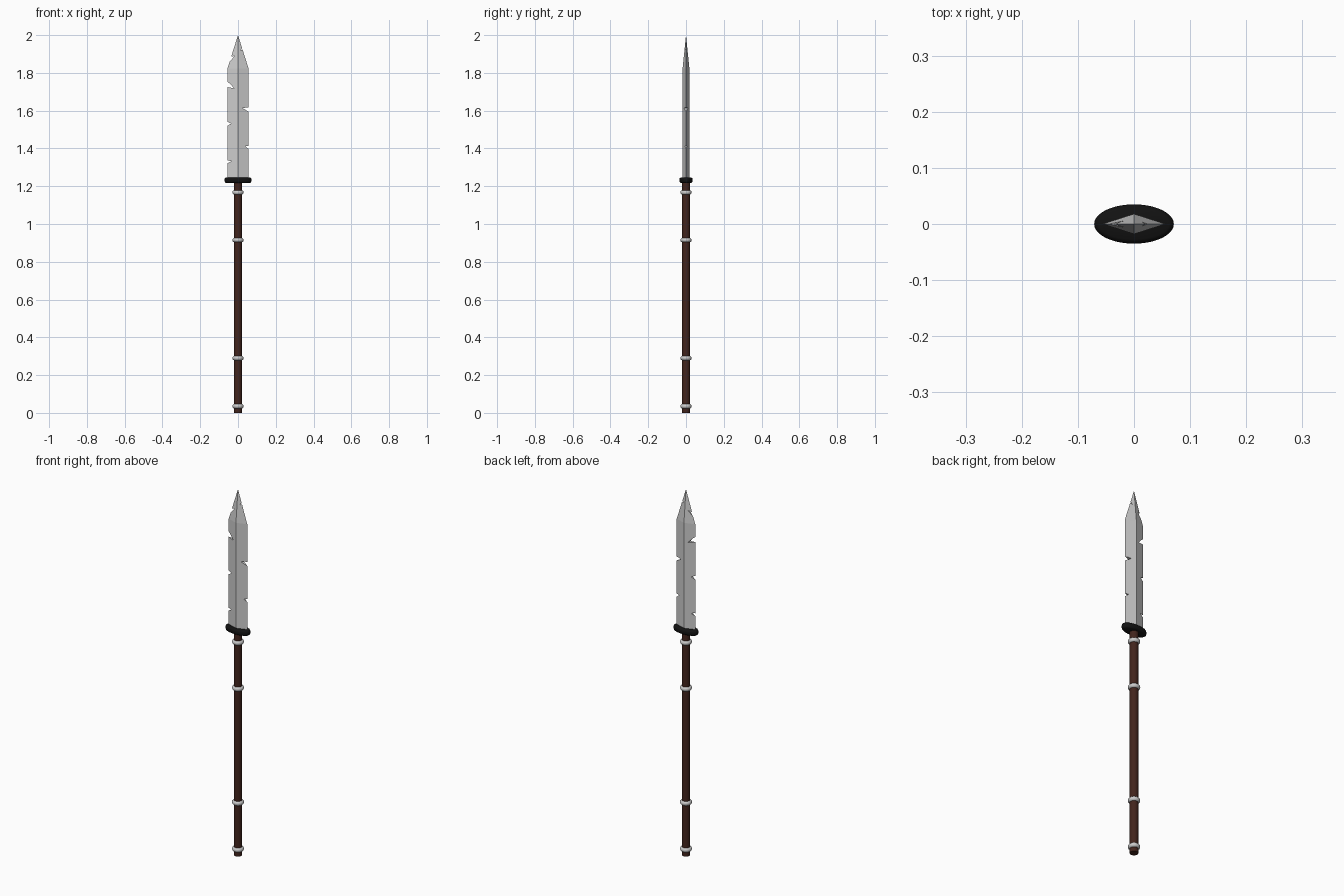
import bpy, bmesh, math
from mathutils import Vector

if "Cube" in bpy.data.objects:
    bpy.data.objects.remove(bpy.data.objects["Cube"])


def material(name, rgb):
    m = bpy.data.materials.new(name)
    m.diffuse_color = (*rgb, 1)
    m.use_nodes = True
    m.node_tree.nodes["Principled BSDF"].inputs["Base Color"].default_value = m.diffuse_color
    return m


wood = material("dark_wood", (0.055, 0.018, 0.012))
black = material("black_metal", (0.006, 0.006, 0.006))


def add_mesh(name, bm, mat=None):
    bmesh.ops.recalc_face_normals(bm, faces=bm.faces)
    me = bpy.data.meshes.new(name)
    bm.to_mesh(me)
    bm.free()
    ob = bpy.data.objects.new(name, me)
    bpy.context.collection.objects.link(ob)
    if mat:
        me.materials.append(mat)
    return ob


def smooth(ob, angle=40):
    bpy.ops.object.select_all(action='DESELECT')
    ob.select_set(True)
    bpy.context.view_layer.objects.active = ob
    bpy.ops.object.shade_smooth_by_angle(angle=math.radians(angle))


# Shaft
bpy.ops.mesh.primitive_cylinder_add(vertices=24, radius=0.021, depth=1.23, location=(0, 0, 0.615))
shaft = bpy.context.object
shaft.name = "shaft"
shaft.data.materials.append(wood)
smooth(shaft)

# Metal bands on the shaft
for i, z in enumerate((0.035, 0.29, 0.915, 1.167)):
    bpy.ops.mesh.primitive_torus_add(major_segments=32, minor_segments=12, major_radius=0.0175,
                                     minor_radius=0.0125, location=(0, 0, z))
    band = bpy.context.object
    band.name = f"band_{i + 1}"
    smooth(band, 60)

# Oval guard with a rounded rim
bm = bmesh.new()
rings = []
for z, inset in ((1.217, 0.008), (1.221, 0.002), (1.227, 0), (1.237, 0), (1.243, 0.002), (1.247, 0.008)):
    rings.append([bm.verts.new(((0.071 - inset) * math.cos(a), (0.035 - inset) * math.sin(a), z))
                  for a in (math.tau * k / 40 for k in range(40))])
for lo, hi in zip(rings, rings[1:]):
    for k in range(40):
        bm.faces.new((lo[k], lo[k - 1], hi[k - 1], hi[k]))
bm.faces.new(rings[0])
bm.faces.new(rings[-1])
smooth(add_mesh("guard", bm, black))

# Diamond-section blade
W, T = 0.056, 0.018
bm = bmesh.new()
rings = [[bm.verts.new((x, y, z)) for x, y in ((W, 0), (0, T), (-W, 0), (0, -T))] for z in (1.235, 1.823)]
tip = bm.verts.new((0, 0, 2))
for k in range(4):
    bm.faces.new((rings[0][k - 1], rings[0][k], rings[1][k], rings[1][k - 1]))
    bm.faces.new((rings[1][k - 1], rings[1][k], tip))
bm.faces.new(rings[0])
blade = add_mesh("blade", bm)

# Nicks in the edges: mouth x, mouth z, inner x, inner z, mouth half height
nicks = ((-0.062, 1.742, -0.02, 1.718, 0.016), (-0.062, 1.528, -0.036, 1.532, 0.012),
         (-0.062, 1.327, -0.034, 1.332, 0.009), (-0.048, 1.868, -0.017, 1.889, 0.012),
         (0.062, 1.604, 0.024, 1.613, 0.012), (0.062, 1.402, 0.038, 1.412, 0.010),
         (0.034, 1.938, 0.013, 1.918, 0.010))
bm = bmesh.new()
for mx, mz, ix, iz, h in nicks:
    tri = ((mx, mz - h), (ix, iz), ((mx + ix) / 2, (mz + iz) / 2 + h * 0.7), (mx, mz + h))
    front = [bm.verts.new((x, -0.05, z)) for x, z in tri]
    back = [bm.verts.new((x, 0.05, z)) for x, z in tri]
    bm.faces.new(front)
    bm.faces.new(back[::-1])
    for k in range(4):
        bm.faces.new((front[k - 1], front[k], back[k], back[k - 1]))
cutter = add_mesh("nick_cutter", bm)
mod = blade.modifiers.new("nicks", 'BOOLEAN')
mod.operation = 'DIFFERENCE'
mod.solver = 'EXACT'
mod.object = cutter
bpy.context.view_layer.objects.active = blade
bpy.ops.object.modifier_apply(modifier=mod.name)
bpy.data.objects.remove(cutter)
